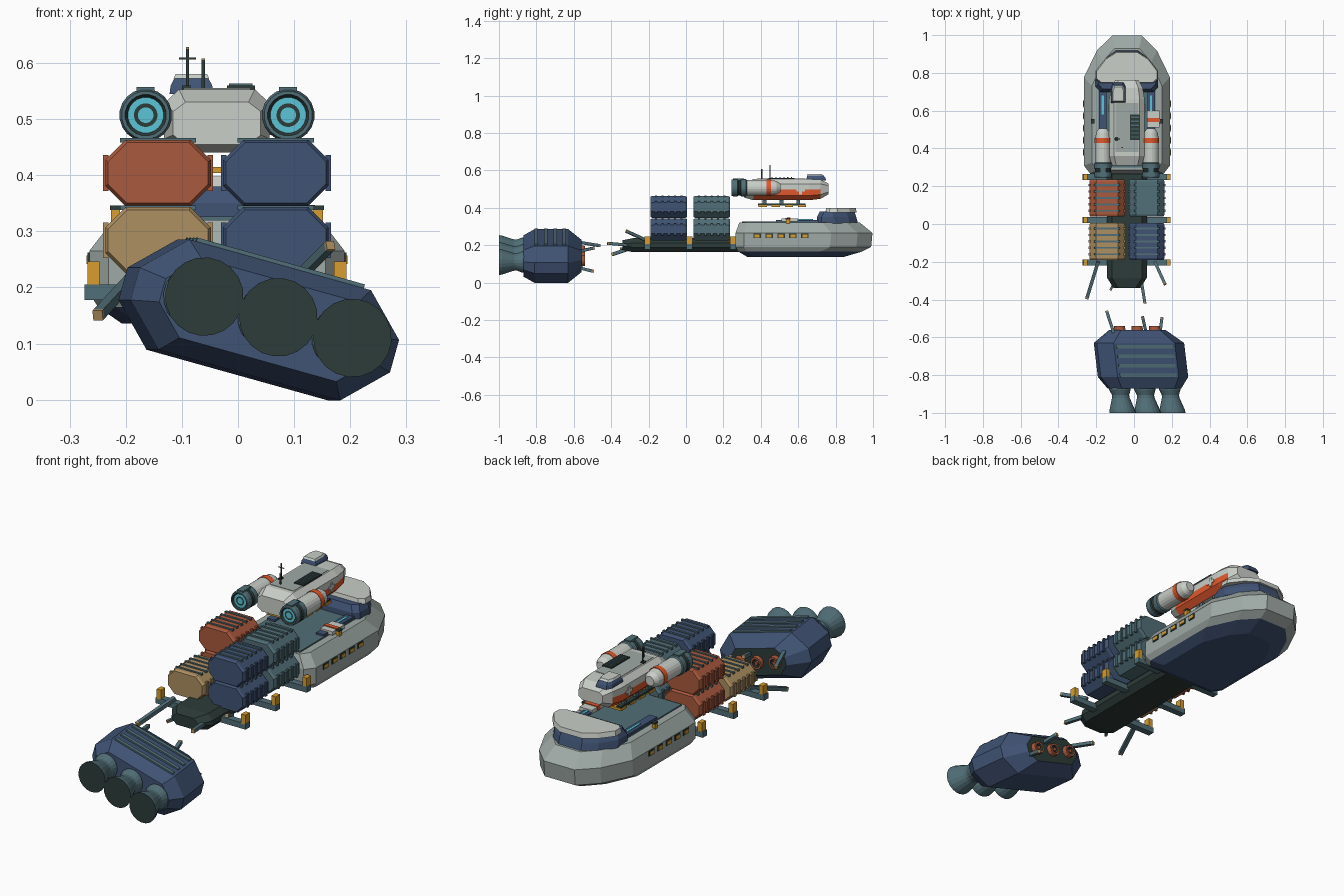
import bpy, bmesh, math
from mathutils import Matrix, Vector

if "Cube" in bpy.data.objects:
    bpy.data.objects.remove(bpy.data.objects["Cube"])

CX = -0.0375  # centreline of the ship
SIDES = (-1, 1)


def material(name, rgb):
    lin = [(c / 255) ** 2.2 for c in rgb] + [1]
    m = bpy.data.materials.new(name)
    m.use_nodes = True
    m.diffuse_color = lin
    m.node_tree.nodes["Principled BSDF"].inputs["Base Color"].default_value = lin
    return m


LIGHT = material("light grey", (200, 205, 198))
GREY = material("hull grey", (157, 168, 164))
NAVY = material("navy", (66, 84, 116))
TEAL = material("slate teal", (82, 110, 118))
DARK = material("dark green", (48, 62, 59))
RUST = material("rust red", (168, 90, 64))
TAN = material("tan", (172, 142, 98))
YELLOW = material("yellow", (214, 156, 50))
ORANGE = material("orange", (222, 88, 48))
CYAN = material("cyan", (92, 196, 214))


def loft(name, rings, mats, M=Matrix(), rule=None):
    """Skin rings; mats is one material or a list: start cap, bands, end cap."""
    count = len(rings) + 1
    mats = mats if isinstance(mats, list) else [mats] * count
    slots = list(dict.fromkeys(mats + ([rule[1]] if rule else [])))
    bm = bmesh.new()
    vs = [[bm.verts.new(M @ Vector(p)) for p in ring] for ring in rings]

    def face(verts, m):
        bm.faces.new(verts).material_index = slots.index(m)

    face(vs[0], mats[0])
    face(vs[-1][::-1], mats[-1])
    for a, b, m in zip(vs, vs[1:], mats[1:]):
        for i in range(len(a)):
            j = (i + 1) % len(a)
            face((a[i], a[j], b[j], b[i]), m)
    bmesh.ops.recalc_face_normals(bm, faces=bm.faces[:])
    if rule:
        for f in bm.faces:
            if rule[0](f):
                f.material_index = slots.index(rule[1])
    me = bpy.data.meshes.new(name)
    bm.to_mesh(me)
    bm.free()
    for m in slots:
        me.materials.append(m)
    ob = bpy.data.objects.new(name, me)
    bpy.context.collection.objects.link(ob)
    return ob


def box(name, x, y, z, mat, M=Matrix()):
    """Box from (low, high) ranges."""
    ring = lambda h: [(x[0], y[0], h), (x[1], y[0], h), (x[1], y[1], h), (x[0], y[1], h)]
    return loft(name, [ring(z[0]), ring(z[1])], mat, M)


def octagon(y, w, h, c, x=0, z=0):
    pts = [(w, h - c), (w - c, h), (c - w, h), (-w, h - c), (-w, c - h), (c - w, -h), (w - c, -h), (w, c - h)]
    return [(x + a, y, z + b) for a, b in pts]


def lathe(name, x, z, profile, mats, M=Matrix(), n=20):
    ang = [2 * math.pi * (i + 0.5) / n for i in range(n)]
    return loft(name, [[(x + r * math.cos(a), y, z + r * math.sin(a)) for a in ang] for y, r in profile], mats, M)


def rod(name, p, q, r=0.008, mat=TEAL, tip=TAN):
    p, q = Vector(p), Vector(q)
    M = Matrix.Translation(p) @ (q - p).to_track_quat('Z', 'Y').to_matrix().to_4x4()
    L = (q - p).length
    ring = lambda h: [(-r, -r, h), (r, -r, h), (r, r, h), (-r, r, h)]
    return loft(name, [ring(0), ring(L - r), ring(L)], [mat, mat, tip, tip], M)


def plan(w, rear, nose, n, z):
    """Hull outline seen from above, n is the nose length."""
    half = [(w * 0.85, rear), (w, rear + 0.2 * n), (w, nose - n), (w * 0.7, nose - 0.36 * n), (w * 0.35, nose)]
    return [(CX + a, y, z) for a, y in half] + [(CX - a, y, z) for a, y in half[::-1]]


# Bow hull
loft("bow_hull", [plan(0.17, 0.33, 0.84, 0.2, 0.136), plan(0.212, 0.28, 0.94, 0.22, 0.165),
                  plan(0.2275, 0.265, 0.99, 0.22, 0.19), plan(0.2275, 0.265, 0.997, 0.22, 0.265),
                  plan(0.185, 0.285, 0.93, 0.2, 0.32)], [NAVY, NAVY, GREY, GREY, GREY, GREY])
for s in SIDES:
    for i in range(5):
        y = 0.38 + 0.064 * i
        x = CX + s * 0.2275
        box("window_frame", (x - 0.003, x + 0.003), (y - 0.02, y + 0.02), (0.237, 0.262), DARK)
        box("window", (x - 0.005, x + 0.005), (y - 0.014, y + 0.014), (0.242, 0.257), YELLOW)
    x = CX + s * 0.181
    box("deck_post", (x - 0.008, x + 0.008), (0.535, 0.555), (0.29, 0.338), YELLOW)
    box("deck_post_cap", (x - 0.01, x + 0.01), (0.533, 0.557), (0.338, 0.346), DARK)
    x = CX + s * 0.128
    box("deck_rail", (x - 0.02, x + 0.02), (0.48, 0.75), (0.32, 0.335), NAVY)
    box("deck_light", (x - 0.006, x + 0.006), (0.58, 0.68), (0.335, 0.339), CYAN)
box("deck_floor", (CX - 0.15, CX + 0.15), (0.3, 0.72), (0.318, 0.326), TEAL)
box("deck_pod", (0.07, 0.135), (0.51, 0.6), (0.326, 0.343), LIGHT)
box("deck_pod_stripe", (0.068, 0.137), (0.54, 0.56), (0.326, 0.347), ORANGE)

# Bridge
loft("bridge", [plan(0.165, 0.7, 0.92, 0.12, 0.315), plan(0.165, 0.7, 0.91, 0.12, 0.35),
                plan(0.15, 0.715, 0.9, 0.12, 0.38)], NAVY)
loft("bridge_roof", [plan(0.165, 0.745, 0.912, 0.1, 0.375), plan(0.16, 0.75, 0.908, 0.1, 0.398)], LIGHT)

# Spine with cross beams and clamps
loft("spine", [octagon(y, w, h, 0.025, CX, 0.2) for y, w, h in
               ((-0.34, 0.07, 0.026), (-0.285, 0.105, 0.037), (0.29, 0.105, 0.037))], DARK)
for y in (0.25, 0.02, -0.205):
    box("cross_beam", (CX - 0.236, CX + 0.232), (y - 0.016, y + 0.016), (0.178, 0.205), TEAL)
    for s in SIDES:
        x = CX + s * 0.22
        box("clamp", (x - 0.011, x + 0.011), (y - 0.016, y + 0.016), (0.2, 0.246), YELLOW)


# Cargo containers
def container(name, side, y0, level, mat):
    x, z = CX + side * 0.105, 0.284 + 0.12 * level
    y1 = y0 + 0.195
    loft(name, [octagon(y0, 0.089, 0.054, 0.034, x, z), octagon(y0 + 0.01, 0.094, 0.059, 0.036, x, z),
                octagon(y1 - 0.01, 0.094, 0.059, 0.036, x, z), octagon(y1, 0.089, 0.054, 0.034, x, z)], mat)
    for i in range(5):
        y = y0 + 0.03 + 0.034 * i
        box(name + "_top_rib", (x - 0.068, x + 0.068), (y - 0.005, y + 0.005), (z + 0.054, z + 0.062), TEAL)
        for s in SIDES:
            e = x + s * 0.093
            box(name + "_side_rib", (e - 0.005, e + 0.005), (y - 0.006, y + 0.006), (z - 0.032, z + 0.032), mat)


FRONT, BACK = -0.19, 0.04
for args in (("tan_container", -1, FRONT, 0, TAN), ("rust_container", -1, BACK, 0, RUST),
             ("rust_container", -1, BACK, 1, RUST), ("navy_container", 1, FRONT, 0, NAVY),
             ("navy_container", 1, FRONT, 1, NAVY), ("teal_container", 1, BACK, 0, TEAL),
             ("teal_container", 1, BACK, 1, TEAL)):
    container(*args)


# Hovering shuttle
def fuselage(y, w, lo, hi):
    half = [(0.72, 0), (1, 0.22), (1, 0.5), (1, 0.78), (0.72, 1)]
    pts = [(w * a, lo + (hi - lo) * b) for a, b in half]
    return [(CX + a, y, z) for a, z in pts] + [(CX - a, y, z) for a, z in pts[::-1]]


def painted(f):
    c = f.calc_center_median()
    return c.z < 0.498 and 0.36 < c.y < 0.7 and abs(f.normal.x) > 0.3


loft("shuttle_body", [fuselage(0.31, 0.078, 0.455, 0.53), fuselage(0.36, 0.094, 0.44, 0.553),
                      fuselage(0.66, 0.094, 0.44, 0.553), fuselage(0.72, 0.084, 0.448, 0.55),
                      fuselage(0.762, 0.062, 0.472, 0.53)], LIGHT, rule=(painted, ORANGE))
box("roof_panel", (CX - 0.06, CX + 0.06), (0.38, 0.64), (0.552, 0.555), GREY)
box("roof_grille", (-0.02, 0.03), (0.445, 0.58), (0.553, 0.56), DARK)
for i in range(6):
    y = 0.46 + 0.021 * i
    box("grille_bar", (-0.016, 0.026), (y - 0.003, y + 0.003), (0.56, 0.563), TEAL)
box("roof_hatch", (-0.1, -0.085), (0.44, 0.46), (0.553, 0.56), DARK)

cab = lambda w, a, b, z: [(-0.083 + x, y, z) for x, y in
                          ((-w, a), (w, a), (w, b - 0.025), (w * 0.7, b), (-w * 0.7, b), (-w, b - 0.025))]
loft("cockpit", [cab(0.039, 0.64, 0.75, 0.545), cab(0.037, 0.645, 0.745, 0.56), cab(0.03, 0.65, 0.735, 0.573)], NAVY)
loft("cockpit_roof", [cab(0.032, 0.645, 0.735, 0.572), cab(0.028, 0.65, 0.725, 0.58)], LIGHT)

rod("mast", (-0.09, 0.45, 0.55), (-0.09, 0.45, 0.628), 0.003, DARK)
rod("mast_crossbar", (-0.105, 0.45, 0.608), (-0.075, 0.45, 0.608), 0.0015, DARK, DARK)
rod("short_mast", (-0.062, 0.405, 0.55), (-0.062, 0.405, 0.608), 0.003, DARK)

for s in SIDES:
    x = CX + s * 0.127
    lathe("engine_nacelle", x, 0.507,
          [(0.25, 0.014), (0.25, 0.021), (0.25, 0.032), (0.243, 0.037), (0.243, 0.043), (0.255, 0.047), (0.275, 0.047),
           (0.28, 0.042), (0.29, 0.042), (0.295, 0.047), (0.32, 0.047), (0.325, 0.042), (0.43, 0.042),
           (0.43, 0.044), (0.455, 0.044), (0.455, 0.041), (0.485, 0.036), (0.505, 0.022)],
          [CYAN, DARK, CYAN, DARK] + [TEAL] * 3 + [DARK] * 3 + [TEAL] * 2 + [LIGHT] + [ORANGE] * 3 + [LIGHT] * 3)
    box("nacelle_fin", (x - 0.016, x + 0.016), (0.25, 0.31), (0.545, 0.557), TEAL)
    box("nacelle_strut", (x - s * 0.06 - 0.03, x - s * 0.06 + 0.03), (0.36, 0.44), (0.49, 0.52), GREY)
    # Painted cross
    x = CX + s * 0.094
    box("cross_upright", (x - 0.004, x + 0.004), (0.605, 0.62), (0.472, 0.514), LIGHT)
    box("cross_arm", (x - 0.0035, x + 0.0035), (0.59, 0.635), (0.486, 0.5), LIGHT)
    # Landing gear
    x = CX + s * 0.06
    box("skid", (x - 0.012, x + 0.012), (0.385, 0.64), (0.412, 0.422), DARK)
    for y in (0.42, 0.51, 0.6):
        box("skid_leg", (x - 0.007, x + 0.007), (y - 0.01, y + 0.01), (0.42, 0.45), TEAL)
for y in (0.41, 0.48, 0.55, 0.62):
    box("skid_pad", (CX - 0.075, CX + 0.075), (y - 0.022, y + 0.022), (0.404, 0.415), YELLOW)

# Drifting drive module, tilted and skewed
skew = Matrix.Identity(4)
skew[0][1] = -0.12
POD = Matrix.Translation((0.037, -0.72, 0.142)) @ skew @ Matrix.Rotation(math.radians(15.6), 4, 'Y')
loft("drive_body", [octagon(y, 0.24 * k, 0.102 * m, 0.072 * m, 0, 0) for y, k, m in
                    ((-0.15, 0.82, 0.72), (-0.09, 1, 1), (0.09, 1, 1), (0.16, 0.62, 0.6))],
     [NAVY, NAVY, NAVY, NAVY, DARK], POD)
for i in range(4):
    y = -0.08 + 0.05 * i
    box("drive_top_rib", (-0.155, 0.155), (y - 0.009, y + 0.009), (0.095, 0.109), TEAL, POD)
for i in (-1, 0, 1):
    lathe("engine_bell", i * 0.137, 0.005,
          [(-0.12, 0.052), (-0.155, 0.058), (-0.185, 0.046), (-0.2, 0.047), (-0.265, 0.068), (-0.28, 0.07), (-0.28, 0.064)],
          [TEAL] * 6 + [DARK] * 2, POD)
    lathe("coupling_ring", i * 0.096, 0, [(0.15, 0.031), (0.18, 0.028), (0.18, 0.019), (0.165, 0.017)],
          [RUST, RUST, RUST, DARK, DARK], POD, 12)
    lathe("coupling_core", i * 0.096, 0, [(0.16, 0.01), (0.178, 0.009)], RUST, POD, 8)

# Broken struts on both sides of the gap
rod("broken_strut", (-0.19, -0.2, 0.215), (-0.25, -0.395, 0.15), 0.009)
rod("broken_strut", (0.11, -0.2, 0.22), (0.165, -0.32, 0.275))
rod("broken_strut", (0.04, -0.31, 0.2), (0.058, -0.42, 0.21))
rod("broken_strut", (-0.1, -0.3, 0.19), (-0.125, -0.35, 0.18), 0.006)
rod("drive_strut", (-0.1, -0.6, 0.22), (-0.145, -0.46, 0.197))
rod("drive_strut", (0.065, -0.58, 0.165), (0.045, -0.49, 0.185))
rod("drive_strut", (0.135, -0.6, 0.085), (0.148, -0.495, 0.06))
